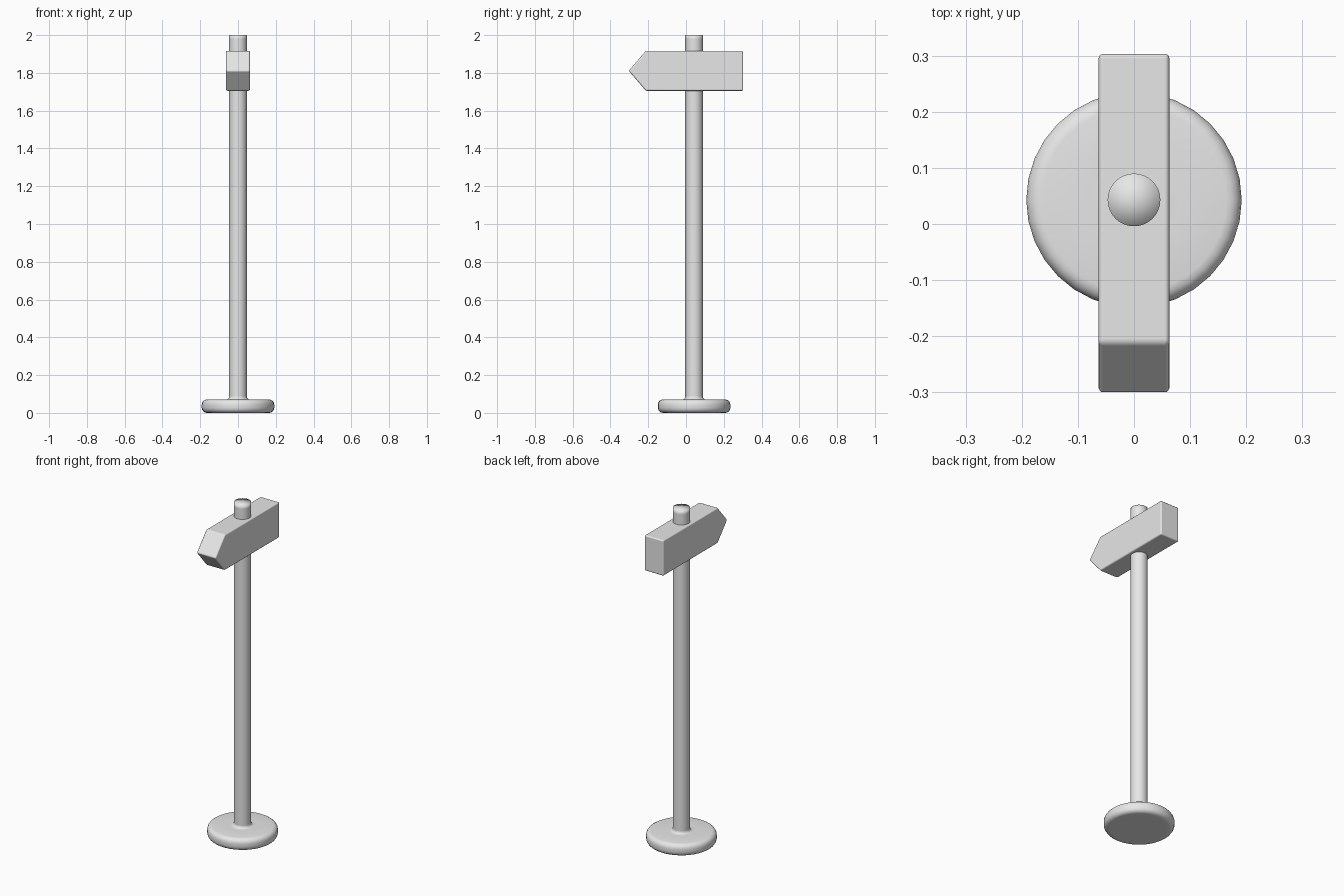
import bpy, bmesh, math

cube = bpy.data.objects.get("Cube")
if cube:
    bpy.data.objects.remove(cube, do_unlink=True)

POLE_Y = 0.043
SEGMENTS = 32

grey = bpy.data.materials.new("light_grey")
grey.use_nodes = True
grey.diffuse_color = (0.8, 0.8, 0.8, 1)
grey.node_tree.nodes["Principled BSDF"].inputs["Base Color"].default_value = (0.8, 0.8, 0.8, 1)


def add_object(name, bm):
    bmesh.ops.recalc_face_normals(bm, faces=bm.faces)
    for f in bm.faces:
        f.smooth = True
    mesh = bpy.data.meshes.new(name)
    bm.to_mesh(mesh)
    bm.free()
    mesh.materials.append(grey)
    obj = bpy.data.objects.new(name, mesh)
    bpy.context.collection.objects.link(obj)
    return obj


def lathe(name, profile):
    """Spin a (radius, height) profile around the pole axis."""
    bm = bmesh.new()
    verts = [bm.verts.new((r, 0, z)) for r, z in profile]
    edges = [bm.edges.new(pair) for pair in zip(verts, verts[1:])]
    bmesh.ops.spin(bm, geom=verts + edges, cent=(0, 0, 0), axis=(0, 0, 1),
                   angle=math.tau, steps=SEGMENTS, use_duplicate=False)
    bmesh.ops.remove_doubles(bm, verts=bm.verts, dist=0.0001)
    obj = add_object(name, bm)
    obj.location.y = POLE_Y
    return obj


def arc(radius, height, size, start, steps=4):
    """Quarter round, counter-clockwise from the start angle."""
    angles = [math.radians(start + 90 * i / steps) for i in range(steps + 1)]
    return [(radius + size * math.cos(a), height + size * math.sin(a)) for a in angles]


# Round foot with a soft rim and a small fillet up to the pole
rim = 0.027
foot = [(0, 0), (0.15, 0)]
foot += arc(0.192 - rim, rim, rim, -90) + arc(0.192 - rim, 0.071 - rim, rim, 0)
foot += [(0.08, 0.071)]
foot += list(reversed(arc(0.062, 0.086, 0.015, 180)))
lathe("base", foot)

# Pole, with a flat top that shades softly
lathe("pole", [(0.047, 0.06), (0.047, 1.2), (0.047, 1.98), (0.047, 2), (0, 2)])

# Pointed sign board: side outline pushed through its thickness
outline = [(0.303, 1.705), (0.303, 1.917), (-0.212, 1.917), (-0.303, 1.811), (-0.212, 1.705)]
bm = bmesh.new()
face = bm.faces.new([bm.verts.new((-0.063, y, z)) for y, z in outline])
side = bmesh.ops.extrude_face_region(bm, geom=[face])["geom"]
bmesh.ops.translate(bm, vec=(0.126, 0, 0),
                    verts=[v for v in side if isinstance(v, bmesh.types.BMVert)])
sign = add_object("arrow_sign", bm)
bevel = sign.modifiers.new("soft_edges", "BEVEL")
bevel.width = 0.008
bevel.segments = 3
bevel.harden_normals = True
